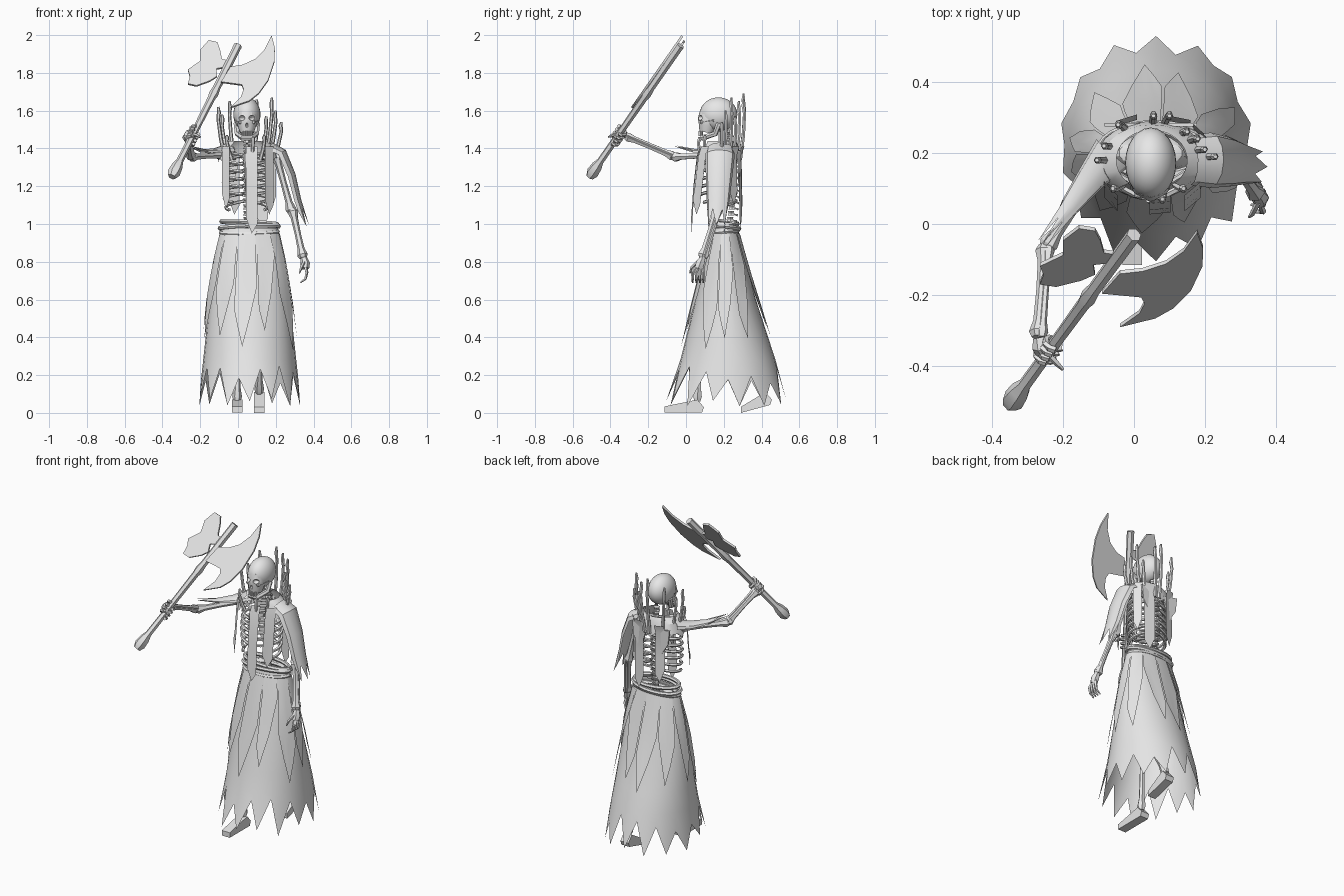
import bpy, bmesh, math, random
from mathutils import Vector as V

random.seed(4)
old = bpy.data.objects.get("Cube")
if old:
    bpy.data.objects.remove(old, do_unlink=True)

bone_grey = bpy.data.materials.new("plain_grey")
bone_grey.use_nodes = True
bone_grey.diffuse_color = (0.8, 0.8, 0.8, 1)
bone_grey.node_tree.nodes["Principled BSDF"].inputs["Base Color"].default_value = (0.8, 0.8, 0.8, 1)
made = []


def finish(name, bm, closed=True):
    if closed:
        bmesh.ops.recalc_face_normals(bm, faces=bm.faces)
    mesh = bpy.data.meshes.new(name)
    bm.to_mesh(mesh)
    bm.free()
    mesh.materials.append(bone_grey)
    obj = bpy.data.objects.new(name, mesh)
    bpy.context.collection.objects.link(obj)
    made.append(obj)
    return obj


def grid(name, rows, closed=False, caps=False):
    """Skin a surface through rows of points."""
    bm = bmesh.new()
    vs = [[bm.verts.new(p) for p in row] for row in rows]
    n = len(rows[0])
    for a, b in zip(vs, vs[1:]):
        for i in range(n if closed else n - 1):
            j = (i + 1) % n
            bm.faces.new((a[i], b[i], b[j], a[j]))
    if caps:
        bm.faces.new(vs[0])
        bm.faces.new(vs[-1])
    return finish(name, bm, caps)


def tube(name, pts, radii, sides=6):
    """Closed tube along a path; radii is one number or one per point."""
    pts = [V(p) for p in pts]
    if not isinstance(radii, (list, tuple)):
        radii = [radii] * len(pts)
    run = pts[-1] - pts[0]
    ref = V((0, 1, 0)) if abs(run.z) > 0.7 * run.length else V((0, 0, 1))
    rows = []
    for i, p in enumerate(pts):
        t = (pts[min(i + 1, len(pts) - 1)] - pts[max(i - 1, 0)]).normalized()
        u = t.cross(ref).normalized()
        w = t.cross(u)
        rows.append([p + radii[i] * (u * math.cos(a) + w * math.sin(a))
                     for a in (math.tau * k / sides for k in range(sides))])
    return grid(name, rows, True, True)


def bone(name, a, b, r):
    """Long bone with thick ends and a thin shaft."""
    a, b = V(a), V(b)
    steps = (0, 0.06, 0.18, 0.5, 0.82, 0.94, 1)
    fat = (0.9, 1.3, 0.85, 0.75, 0.85, 1.3, 0.9)
    return tube(name, [a.lerp(b, t) for t in steps], [r * f for f in fat])


def plate(name, pts, thick):
    """Flat outline given a thickness vector."""
    bm = bmesh.new()
    thick = V(thick)
    face = bm.faces.new([bm.verts.new(V(p) - thick / 2) for p in pts])
    ext = bmesh.ops.extrude_face_region(bm, geom=[face], use_keep_orig=True)
    bmesh.ops.translate(bm, vec=thick, verts=[g for g in ext["geom"] if isinstance(g, bmesh.types.BMVert)])
    return finish(name, bm)


def ball(name, loc, size, seg=20):
    bm = bmesh.new()
    bmesh.ops.create_uvsphere(bm, u_segments=seg, v_segments=seg * 2 // 3, radius=1)
    for v in bm.verts:
        v.co = V(loc) + V([c * s for c, s in zip(v.co, size)])
    return finish(name, bm)


def strip(name, pts, width, across):
    """Hanging cloth strap with a torn point."""
    half = V(across) * width / 2
    rows = [[V(p) - half, V(p), V(p) + half] for p in pts]
    rows[-1][0] += V((0, 0, 0.08))
    rows[-1][2] += V((0, 0, 0.05))
    return grid(name, rows)


def drape(name, path, radii, out):
    """Half tube of cloth laid over a limb, torn at the end."""
    path, rows = [V(p) for p in path], []
    for i, p in enumerate(path):
        d = (path[min(i + 1, len(path) - 1)] - path[max(i - 1, 0)]).normalized()
        side = d.cross(V(out)).normalized()
        up = side.cross(d)
        row = []
        for k in range(7):
            a = math.pi * k / 6
            tear = d * (0.06 if k % 2 else -0.03) if i == len(path) - 1 else V()
            row.append(p + radii[i] * (side * math.cos(a) + up * 0.6 * math.sin(a)) + tear)
        rows.append(row)
    return grid(name, rows)


# Skirt: oval cone with a torn hem and loose panels over it
# Profile entries: height, half width, half depth, centre y
PROFILE = [(0.98, 0.148, 0.068, 0.205), (0.8, 0.185, 0.112, 0.205), (0.6, 0.212, 0.16, 0.21),
           (0.2, 0.255, 0.275, 0.225), (0.0, 0.278, 0.338, 0.208)]


def skirt_point(a, z, off=0.0):
    for hi, lo in zip(PROFILE, PROFILE[1:]):
        if z >= lo[0]:
            t = (hi[0] - z) / (hi[0] - lo[0])
            rx, ry, cy = (h + (l - h) * t for h, l in zip(hi[1:], lo[1:]))
            return V((0.062 + (rx + off) * math.cos(a), cy + (ry + off) * math.sin(a), z))


COLS = 28
angles = [math.tau * i / COLS for i in range(COLS)]
hem = [random.uniform(0.03, 0.08) if i % 2 else random.uniform(0.15, 0.26) for i in range(COLS)]
rows = [[skirt_point(a, z) for a in angles] for z in (0.98, 0.8, 0.6, 0.4, 0.28)]
rows.append([skirt_point(a, z) for a, z in zip(angles, hem)])
grid("skirt", rows, True)

for i in range(11):
    mid = math.tau * i / 11 + 0.05
    end, lean = random.uniform(0.33, 0.46), random.uniform(-0.6, 0.6)
    rows = []
    for t in (0, 0.35, 0.65, 1):
        row = []
        for u in (-1, lean / 2 - 0.5, lean, lean / 2 + 0.5, 1):
            bottom = end + 0.26 * abs(u - lean)
            row.append(skirt_point(mid + u * 0.27, 0.95 + (bottom - 0.95) * t, 0.005 + 0.012 * t))
        rows.append(row)
    grid("skirt_panel", rows)

# Rolled belt
for z, grow, tilt in ((0.957, 0.0, 0.3), (0.983, 0.006, 2.6), (1.006, -0.002, 4.0)):
    pts = [(0.06 + (0.15 + grow) * math.cos(a), 0.205 + (0.07 + grow) * math.sin(a),
            z + 0.01 * math.sin(a + tilt)) for a in angles + angles[:1]]
    tube("belt_roll", pts, 0.012)

# Spine, ribs, breastbone and pelvis
cx, cy = 0.047, 0.17
for k in range(17):
    z = 0.95 + k * 0.032
    y = 0.225 + 0.025 * math.sin(k / 16 * math.pi)
    tube("vertebra", [(cx, y, z), (cx, y, z + 0.012), (cx, y, z + 0.024)], [0.02, 0.015, 0.02])
    bone("vertebra_spur", (cx, y, z + 0.01), (cx, y + 0.035, z), 0.006)
for s in (-1, 1):
    for k in range(7):
        wide = 0.095 + 0.03 * math.sin(math.pi * (k + 2) / 10)
        end = -80 if k < 5 else -70 + (k - 4) * 18
        pts = []
        for j in range(12):
            a = math.radians(90 + (end - 90) * j / 11)
            pts.append((cx + s * wide * math.cos(a), cy + 0.095 * math.sin(a),
                        1.365 - k * 0.04 - 0.05 * j / 11))
        tube("rib", pts, 0.009, 5)
    bone("collarbone", (cx, 0.085, 1.36), (cx + s * 0.14, 0.17, 1.385), 0.011)
    plate("shoulder_blade", [(cx + s * x, 0.28, z) for x, z in
                             ((0.03, 1.37), (0.13, 1.39), (0.12, 1.3), (0.07, 1.22))], (0, 0.01, 0))
    ball("pelvis_half", (cx + s * 0.06, 0.2, 0.9), (0.06, 0.05, 0.07), 10)
tube("breastbone", [(cx, 0.08, 1.37), (cx, 0.07, 1.3), (cx, 0.07, 1.17)], [0.022, 0.014, 0.008])

# Skull with cut sockets
cranium = ball("cranium", (cx, 0.172, 1.58), (0.072, 0.1, 0.09), 24)
face = tube("face", [(cx, 0.125, 1.6), (cx, 0.12, 1.555), (cx, 0.115, 1.52), (cx, 0.108, 1.485)],
            [0.05, 0.057, 0.049, 0.037], 12)
cutters = [ball("socket_cutter", (cx + s * 0.028, 0.07, 1.562), (0.018, 0.024, 0.014), 12) for s in (-1, 1)]
cutters.append(ball("nose_cutter", (cx, 0.062, 1.522), (0.008, 0.016, 0.014), 12))
for part in (cranium, face):
    bpy.context.view_layer.objects.active = part
    for c in cutters:
        mod = part.modifiers.new("cut", "BOOLEAN")
        mod.operation, mod.object, mod.solver = "DIFFERENCE", c, "EXACT"
        bpy.ops.object.modifier_apply(modifier=mod.name)
for c in cutters:
    made.remove(c)
    bpy.data.objects.remove(c, do_unlink=True)
jaw = [(-0.056, 0.175, 1.535), (-0.05, 0.155, 1.478), (-0.022, 0.085, 1.455)]
jaw = [(cx + x, y, z) for x, y, z in jaw] + [(cx - x, y, z) for x, y, z in reversed(jaw)]
tube("jaw", jaw, 0.015)
for k in range(-3, 4):
    y = 0.072 + 0.0015 * k * k
    for z in (1.466, 1.48):
        tube("tooth", [(cx + k * 0.009, y, z), (cx + k * 0.009, y, z + 0.013)], 0.005, 4)
for s in (-1, 1):
    bone("cheekbone", (cx + s * 0.035, 0.075, 1.538), (cx + s * 0.06, 0.15, 1.55), 0.008)

# Collar, open at the front, ringed with spikes
rows = []
for z, rx, ry in ((1.44, 0.1, 0.085), (1.41, 0.14, 0.1), (1.35, 0.158, 0.11)):
    rows.append([(0.05 + rx * math.cos(a), 0.18 + ry * math.sin(a), z - 0.03 * (i % 3 == 1) * (z < 1.38))
                 for i, a in enumerate(math.radians(-50 + 280 * k / 20) for k in range(21))])
grid("collar", rows)
for x, y, top in ((-0.105, 0.18, 1.62), (-0.085, 0.22, 1.58), (-0.045, 0.28, 1.65), (0.055, 0.305, 1.69),
                  (0.1, 0.305, 1.66), (0.15, 0.26, 1.57), (0.18, 0.24, 1.67), (0.2, 0.21, 1.6),
                  (0.23, 0.19, 1.54), (-0.06, 0.1, 1.47), (0.08, 0.07, 1.46), (0.14, 0.1, 1.47)):
    foot = V((x + (0.05 - x) * 0.25, y + (0.18 - y) * 0.15, 1.34))
    tip = V((x, y, top))
    bend = V(((x - 0.05) * 0.06, (y - 0.18) * 0.08, 0))
    tube("collar_spike", [foot, foot.lerp(tip, 0.4) + bend, foot.lerp(tip, 0.75) + bend, tip.lerp(foot, 0.1), tip],
         [0.012, 0.01, 0.009, 0.011, 0.006])

# Hanging cloth straps, front and back: x, y, low end, width, twist
for x, y, low, w, turn in ((0.073, 0.06, 0.95, 0.06, 0.1), (-0.065, 0.085, 1.08, 0.055, -0.8),
                           (0.165, 0.085, 1.05, 0.06, 0.7), (0.125, 0.285, 0.98, 0.07, -0.2),
                           (-0.02, 0.285, 1.05, 0.06, 0.3), (0.185, 0.25, 1.1, 0.05, -0.8)):
    out = -0.03 if y < 0.15 else 0.005
    strip("cloth_strap", [(x, y + 0.015, 1.41), (x, y, 1.36), (x, y + out * 0.6, 1.2), (x, y + out, low)],
          w, (math.cos(turn), math.sin(turn), 0))

# Lowered left arm and hand
bone("left_upper_arm", (0.2, 0.19, 1.37), (0.285, 0.17, 1.06), 0.022)
bone("left_forearm", (0.287, 0.165, 1.08), (0.345, 0.085, 0.82), 0.022)
bone("left_forearm_thin", (0.295, 0.18, 1.08), (0.35, 0.1, 0.82), 0.014)
tube("left_palm", [(0.348, 0.09, 0.825), (0.355, 0.075, 0.79), (0.355, 0.065, 0.765)], [0.016, 0.026, 0.022])
for k in range(4):
    y = 0.035 + k * 0.019
    tube("left_finger", [(0.355, 0.06 + k * 0.008, 0.78), (0.364, y, 0.745), (0.357, y, 0.71), (0.33, y, 0.69)],
         [0.008, 0.009, 0.007, 0.004], 5)
tube("left_thumb", [(0.35, 0.06, 0.8), (0.335, 0.03, 0.77), (0.325, 0.02, 0.74)], [0.009, 0.008, 0.004], 5)
drape("left_shoulder_cloth", [(0.16, 0.18, 1.395), (0.215, 0.18, 1.365), (0.265, 0.175, 1.25), (0.3, 0.17, 1.12),
                              (0.328, 0.165, 1.04)], [0.07, 0.078, 0.07, 0.06, 0.05], (1, 0, 0.5))

# Raised right arm
bone("right_upper_arm", (-0.08, 0.18, 1.365), (-0.25, -0.07, 1.355), 0.021)
bone("right_forearm", (-0.25, -0.06, 1.355), (-0.27, -0.32, 1.465), 0.021)
bone("right_forearm_thin", (-0.24, -0.06, 1.365), (-0.26, -0.32, 1.475), 0.013)
drape("right_shoulder_cloth", [(-0.06, 0.2, 1.385), (-0.12, 0.13, 1.375), (-0.18, 0.05, 1.38), (-0.225, -0.01, 1.395)],
      [0.06, 0.042, 0.028, 0.016], (0, 0, 1))

# Axe: handle, gripping fingers and two blades
butt, top = V((-0.35, -0.51, 1.25)), V((0.0, -0.03, 1.945))
tube("axe_handle", [butt.lerp(top, t) for t in (0, 0.03, 0.08, 0.12, 0.4, 0.6, 0.63, 0.68, 1)],
     [0.022, 0.034, 0.03, 0.019, 0.018, 0.02, 0.025, 0.02, 0.022])
axis = (top - butt).normalized()
side = axis.cross(V((0, 0, 1))).normalized()
deep = axis.cross(side)
for k in range(4):
    mid = butt.lerp(top, 0.26 + k * 0.025)
    pts = [mid + 0.026 * (side * math.cos(a) + deep * math.sin(a)) + axis * 0.004 * j
           for j, a in enumerate(math.radians(20 + 40 * q) for q in range(8))]
    tube("right_finger", pts, 0.01, 5)
tube("right_palm", [(-0.265, -0.32, 1.475), (-0.26, -0.345, 1.475), (-0.245, -0.38, 1.45)], [0.02, 0.028, 0.022])
tube("right_thumb", [(-0.26, -0.35, 1.48), (-0.22, -0.39, 1.47), (-0.2, -0.41, 1.46)], [0.01, 0.009, 0.005], 5)
BIG = [(-0.04, 1.83), (0.025, 1.84), (0.09, 1.87), (0.14, 1.92), (0.178, 1.995), (0.195, 1.93), (0.193, 1.86),
       (0.16, 1.76), (0.11, 1.69), (0.06, 1.65), (-0.04, 1.615), (0.015, 1.67), (0.03, 1.71), (0.02, 1.735),
       (-0.09, 1.75)]
SMALL = [(-0.04, 1.86), (-0.085, 1.87), (-0.095, 1.92), (-0.11, 1.96), (-0.155, 1.97), (-0.2, 1.92), (-0.2, 1.86),
         (-0.265, 1.815), (-0.255, 1.78), (-0.265, 1.74), (-0.22, 1.73), (-0.15, 1.755), (-0.11, 1.78),
         (-0.115, 1.82), (-0.055, 1.83)]
for name, outline, y, slope in (("axe_blade", BIG, -0.055, 0.7), ("broken_axe_blade", SMALL, -0.025, 0.686)):
    plate(name, [(x, y + slope * (z - 1.945), z) for x, z in outline], (0, 0.01, -0.007))

# Legs and feet, right foot forward
for tag, hip, knee, ankle, toe in (
        ("right", (0.0, 0.2, 0.9), (0.0, 0.08, 0.5), (-0.005, 0.06, 0.06), (-0.005, -0.115, 0.022)),
        ("left", (0.12, 0.2, 0.9), (0.12, 0.2, 0.5), (0.112, 0.42, 0.1), (0.112, 0.29, 0.02))):
    bone(tag + "_thigh", hip, knee, 0.025)
    bone(tag + "_shin", knee, ankle, 0.02)
    a, t = V(ankle), V(toe)
    heel = a + V((0, 0.035, -0.03))
    plate(tag + "_foot", [heel, a + V((0, 0, 0.01)), t + V((0, 0, 0.012)), t - V((0, 0, 0.02)),
                          heel - V((0, 0.01, 0.028))], (0.056, 0, 0))

bpy.ops.object.select_all(action="DESELECT")
for obj in made:
    obj.select_set(True)
bpy.context.view_layer.objects.active = made[0]
bpy.ops.object.shade_smooth_by_angle(angle=math.radians(32))
